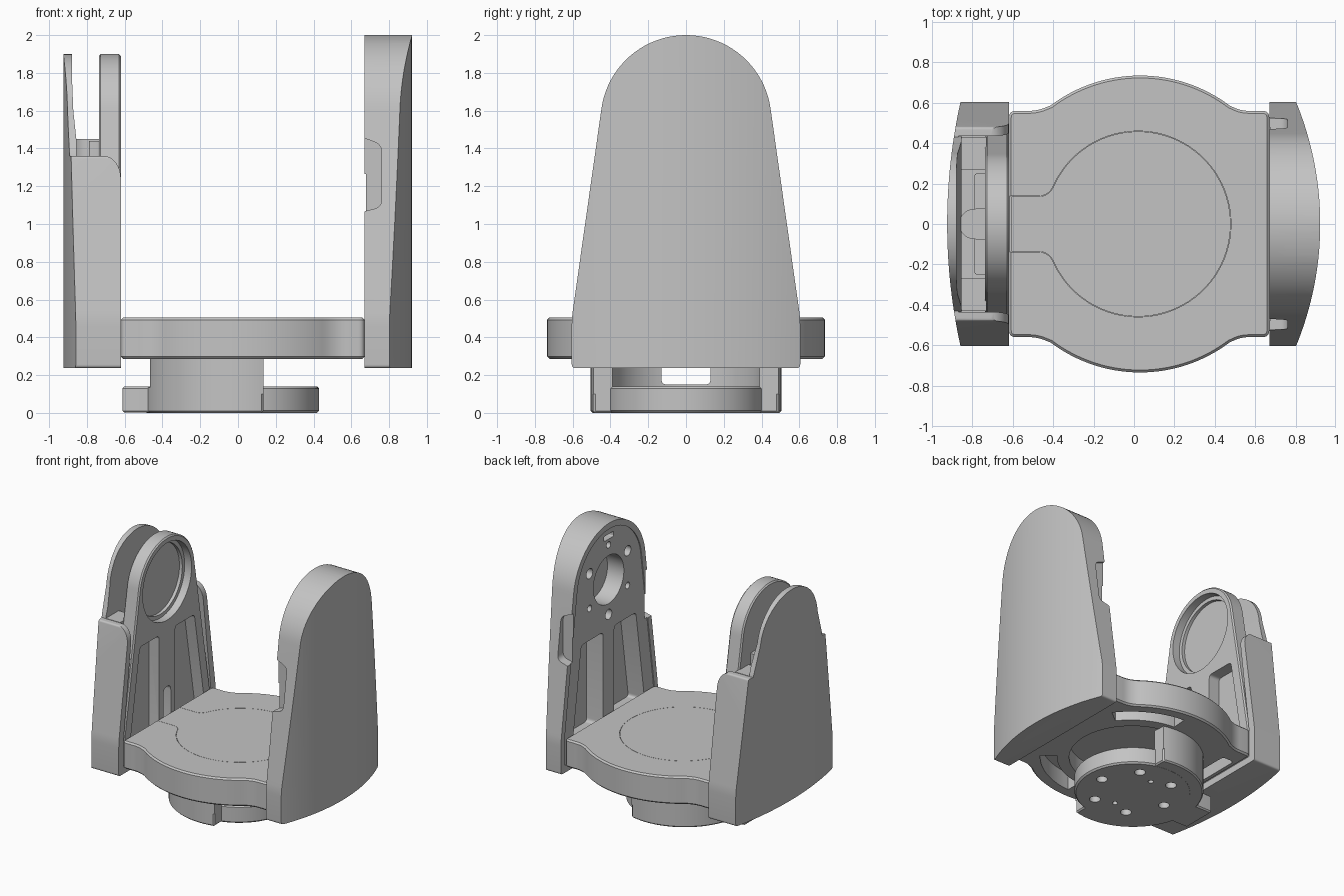
import bpy, bmesh, math
from mathutils import Vector

if "Cube" in bpy.data.objects:
    bpy.data.objects.remove(bpy.data.objects["Cube"])

grey = bpy.data.materials.new("plain grey")
grey.diffuse_color = (0.55, 0.55, 0.55, 1)
grey.use_nodes = True
grey.node_tree.nodes["Principled BSDF"].inputs["Base Color"].default_value = grey.diffuse_color


def rounded(pts, n=6):
    """Outline from (u, v) or (u, v, trim) corners; trimmed corners become curves."""
    out = []
    for i, p in enumerate(pts):
        c = Vector(p[:2])
        if len(p) < 3:
            out.append(c)
            continue
        a = c + (Vector(pts[i - 1][:2]) - c).normalized() * p[2]
        b = c + (Vector(pts[(i + 1) % len(pts)][:2]) - c).normalized() * p[2]
        for k in range(n + 1):
            t = k / n
            out.append(a * (1 - t) ** 2 + c * 2 * t * (1 - t) + b * t * t)
    return out


def arc(cu, cv, r, a0, a1, n=32):
    return [(cu + r * math.cos(math.radians(a0 + (a1 - a0) * k / n)),
             cv + r * math.sin(math.radians(a0 + (a1 - a0) * k / n))) for k in range(n + 1)]


def circle(cu, cv, r, n=64):
    return arc(cu, cv, r, 0, 360, n)[:-1]


def rect(u0, u1, v0, v1, t=0.0):
    c = [(u0, v0), (u1, v0), (u1, v1), (u0, v1)]
    return [p + (t,) for p in c] if t else c


def flip(pts):
    return [(-p[0],) + tuple(p[1:]) for p in reversed(pts)]


def prism(name, pts, axis, lo, hi, bevel=0):
    """Extrude an outline along an axis."""
    put = {'x': lambda u, v: (lo, u, v), 'y': lambda u, v: (u, lo, v), 'z': lambda u, v: (u, v, lo)}[axis]
    bm = bmesh.new()
    f = bm.faces.new([bm.verts.new(put(*p)) for p in rounded(pts)])
    ext = bmesh.ops.extrude_face_region(bm, geom=[f])
    d = Vector([(hi - lo) * (axis == k) for k in 'xyz'])
    bmesh.ops.translate(bm, vec=d, verts=[g for g in ext['geom'] if isinstance(g, bmesh.types.BMVert)])
    bmesh.ops.recalc_face_normals(bm, faces=bm.faces)
    me = bpy.data.meshes.new(name)
    bm.to_mesh(me)
    bm.free()
    ob = bpy.data.objects.new(name, me)
    me.materials.append(grey)
    bpy.context.collection.objects.link(ob)
    if bevel:
        m = ob.modifiers.new("bevel", 'BEVEL')
        m.width, m.segments, m.limit_method, m.angle_limit = bevel, 1, 'ANGLE', math.radians(50)
        apply(ob, m)
    return ob


def apply(ob, m):
    bpy.context.view_layer.objects.active = ob
    bpy.ops.object.modifier_apply(modifier=m.name)


def combine(ob, others, op='DIFFERENCE'):
    for o in others:
        m = ob.modifiers.new("bool", 'BOOLEAN')
        m.operation, m.solver, m.object = op, 'EXACT', o
        apply(ob, m)
        bpy.data.objects.remove(o)


def cut(ob, *specs):
    combine(ob, [prism("cutter", *s) for s in specs])


def arch(half_bottom, z0, z_knee, r, zc, tilt=8):
    """Tapered panel outline with a round top (y, z)."""
    return ([(-half_bottom, z0, 0.02), (half_bottom, z0, 0.02), (half_bottom, z_knee, 0.04)]
            + arc(0, zc, r, tilt, 180 - tilt, 40) + [(-half_bottom, z_knee, 0.04)])


AX = 1.55  # height of the tilt axis

# swivel plate: rectangle merged with a disc
half = [(0.67, 0.56, 0.035), (0.53, 0.56, 0.04)] + arc(0.03, 0, 0.735, 53, 127) \
    + [(-0.48, 0.56, 0.04), (-0.62, 0.56, 0.035)]
plate = prism("swivel_plate", half + [(p[0], -p[1]) + tuple(p[2:]) for p in reversed(half)],
              'z', 0.286, 0.505, 0.012)


def keyhole(g, x_end):
    return [(x_end, -0.137 - g), (-0.43, -0.137 - g, 0.04)] + arc(0.02, 0, 0.458 + g, -157, 157, 72) \
        + [(-0.43, 0.137 + g, 0.04), (x_end, 0.137 + g)]


cut(plate, (keyhole(0.002, -0.7), 'z', 0.497, 0.6), (circle(0.02, 0, 0.45), 'z', 0.2, 0.42),
    (rect(-0.58, -0.48, -0.42, 0.42, 0.03), 'z', 0.2, 0.42))
for s in (1, -1):
    a = 62 * s
    slot = arc(0.03, 0, 0.65, a - 24, a + 24, 16) + arc(0.03, 0, 0.53, a + 24, a - 24, 16)
    cut(plate, (slot, 'z', 0.2, 0.42))
prism("flush_cover", keyhole(0, -0.607), 'z', 0.496, 0.505)

# turntable base with a cupped, round-backed column and a narrow tail
base = prism("turntable_base", circle(0.01, 0, 0.42, 80), 'z', 0, 0.14, 0.012)
a = math.degrees(math.acos(0.125 / 0.505))
back = arc(0.01, 0, 0.505, a, 360 - a, 64)
foot = prism("foot", back, 'z', 0.0005, 0.1395, 0.01)
tail = prism("tail", rect(-0.612, -0.2, -0.14, 0.14, 0.02), 'z', 0.001, 0.139, 0.01)
column = prism("column", back, 'z', 0.1, 0.29)
cut(column, (circle(0.01, 0, 0.41, 80), 'z', 0.135, 0.4), (rect(-0.8, -0.465, -0.8, 0.8), 'z', 0.135, 0.4),
    (rect(-0.13, 0.13, 0.15, 0.4, 0.03), 'x', -0.7, -0.2))
combine(base, [foot, tail, column], 'UNION')
for k in range(6):
    t = math.radians(60 * k)
    cut(base, (circle(0.01 + 0.29 * math.cos(t), 0.29 * math.sin(t), 0.04, 20), 'z', -0.1, 0.09))
for s in (1, -1):
    cut(base, (circle(0.01, 0.2 * s, 0.02, 16), 'z', -0.1, 0.09))

# tall side panel with bowed outer face
panel = prism("tall_side_panel", arch(0.605, 0.237, 0.5, 0.452, 1.548), 'x', 0.67, 1.0)
combine(panel, [prism("bow", circle(0.922 - 1.585, 0, 1.585, 256), 'z', 0, 2.2)], 'INTERSECT')
cut(panel, (arch(0.56, 0.29, 0.5, 0.405, 1.548), 'x', 0.6, 0.677),
    (circle(0, AX, 0.19), 'x', 0.6, 0.82), (rect(-0.06, 0.06, 1.87, 1.91, 0.01), 'x', 0.6, 0.78))
for k in range(6):
    t = math.radians(60 * k + 30)
    cut(panel, (circle(0.275 * math.cos(t), AX + 0.275 * math.sin(t), 0.04 - 0.014 * (k % 2), 20),
                'x', 0.6, 0.8))
for s in (1, -1):
    pocket = [(0.07, 0.42, 0.03), (0.45, 0.42, 0.03), (0.34, 1.16, 0.03), (0.07, 1.16, 0.03)]
    notch = [(0.6, 1.04), (0.68, 1.07, 0.01), (0.76, 1.09, 0.04), (0.76, 1.42, 0.04), (0.68, 1.45, 0.01),
             (0.6, 1.48)]
    cut(panel, (pocket if s > 0 else flip(pocket), 'x', 0.6, 0.82),
        (notch, 'y', 0.45 * s, 0.7 * s))


def bow_left():
    return prism("bow", circle(-0.925 + 2.8, 0, 2.8, 400), 'z', 0, 2.2)


# short side housing: hollow shell, open inward and upward
shell = prism("short_side_housing",
              [(-0.605, 0.237, 0.02), (0.605, 0.237, 0.02), (0.605, 0.5, 0.04), (0.48, 1.36, 0.015),
               (-0.48, 1.36, 0.015), (-0.605, 0.5, 0.04)], 'x', -1.0, -0.62)
combine(shell, [bow_left()], 'INTERSECT')
shoulder = [(-0.71 + 0.09 * math.sin(t * math.pi / 16), 1.24 + 0.12 * math.cos(t * math.pi / 16))
            for t in range(9)]
cut(shell, ([(-0.545, 0.29), (0.545, 0.29), (0.545, 0.5), (0.43, 1.4), (-0.43, 1.4), (-0.545, 0.5)],
            'x', -0.87, -0.5),
    (shoulder + [(-0.5, 1.2), (-0.5, 1.5), (-0.71, 1.5)], 'y', -0.7, 0.7))

# outer tongue above the housing
tongue = prism("outer_tongue", [(-0.44, 1.3), (0.44, 1.3), (0.43, 1.37, 0.02)] + arc(0, 1.54, 0.36, 8, 172, 40)
               + [(-0.43, 1.37, 0.02)], 'x', -1.0, -0.85)
combine(tongue, [bow_left()], 'INTERSECT')
cut(tongue, ([(-0.88, 2.0), (-0.88, 1.8), (-0.872, 1.6), (-0.855, 1.44), (-0.855, 1.2), (-0.8, 1.2),
              (-0.8, 2.0)], 'y', -0.6, 0.6))

# inner bearing frame with ring and pockets
frame = prism("bearing_frame", [(-0.54, 0.287), (0.54, 0.287), (0.54, 0.5, 0.04)] + arc(0, AX, 0.35, 8, 172, 48)
              + [(-0.54, 0.5, 0.04)], 'x', -0.737, -0.62, 0.01)
cut(frame, (circle(0, AX, 0.305, 80), 'x', -0.68, -0.5), (circle(0, AX, 0.275, 80), 'x', -0.705, -0.5),
    (rect(-0.045, 0.045, 0.42, 0.72, 0.04), 'x', -0.69, -0.5))
for s in (1, -1):
    pocket = [(0.1, 0.4, 0.03), (0.47, 0.4, 0.03), (0.34, 1.16, 0.03), (0.1, 1.16, 0.03)]
    cut(frame, (pocket if s > 0 else flip(pocket), 'x', -0.71, -0.5))
    # ledges bridging tongue and frame
    prism("bridge_ledge", rect(min(0.27 * s, 0.43 * s), max(0.27 * s, 0.43 * s), 1.28, 1.36),
          'x', -0.872, -0.73)

# locking boss in the slot
prism("locking_boss", [(-0.73, -0.08)] + arc(-0.79, 0, 0.075, 270, 90, 16) + [(-0.73, 0.08)], 'z', 1.28, 1.45)
prism("boss_web", rect(-0.79, -0.73, -0.25, 0.25, 0.015), 'z', 1.28, 1.44)

# smooth curves, crisp edges
for ob in bpy.data.objects:
    ob.select_set(True)
bpy.context.view_layer.objects.active = plate
bpy.ops.object.shade_smooth_by_angle(angle=math.radians(30))
